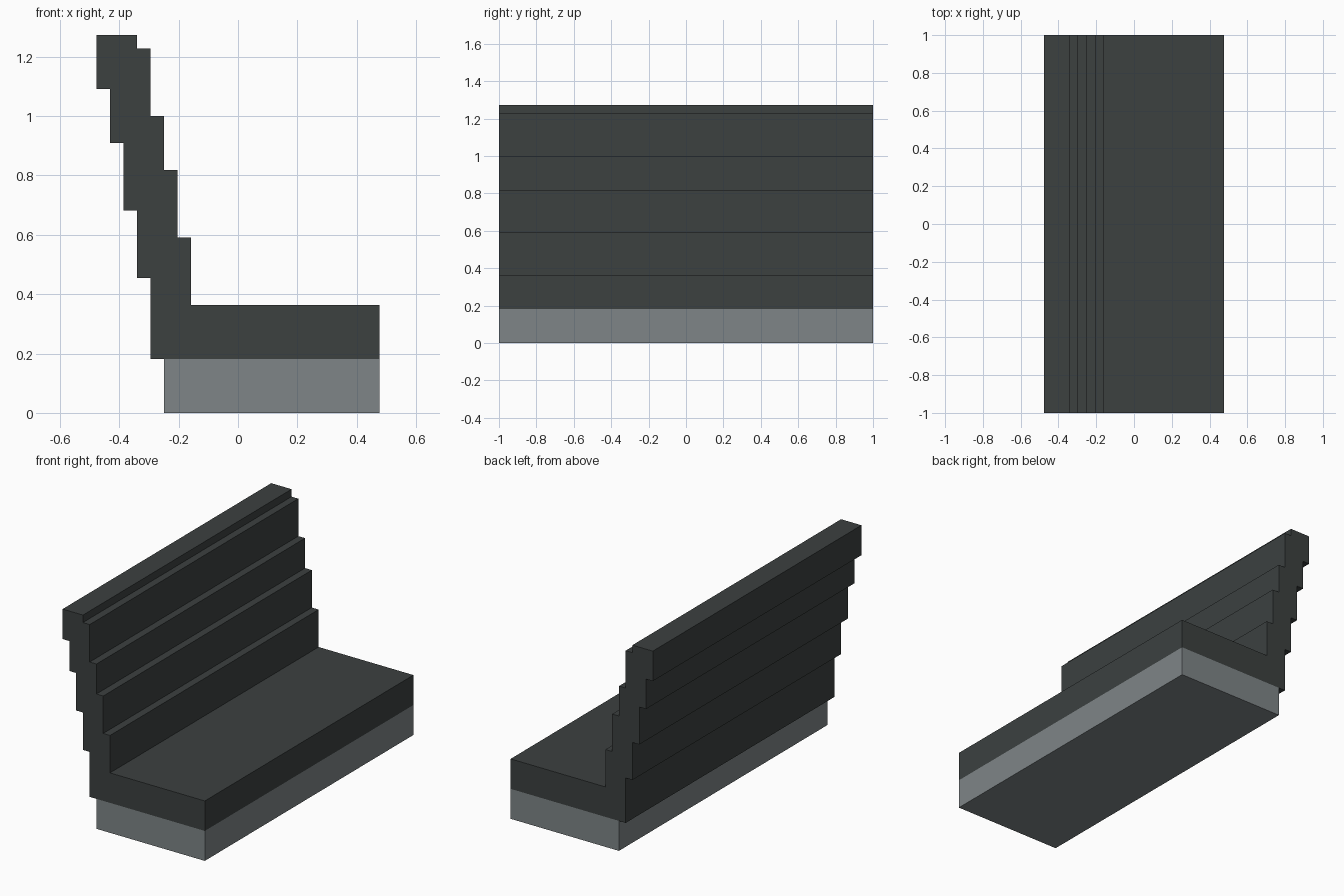
import bpy
import bmesh

if "Cube" in bpy.data.objects:
    bpy.data.objects.remove(bpy.data.objects["Cube"], do_unlink=True)

U = 1 / 22          # module of the stepped design
HALF_LENGTH = 1.0


def flat_material(name, rgb):
    mat = bpy.data.materials.new(name)
    mat.use_nodes = True
    color = (*rgb, 1.0)
    mat.diffuse_color = color
    bsdf = mat.node_tree.nodes["Principled BSDF"]
    bsdf.inputs["Base Color"].default_value = color
    bsdf.inputs["Roughness"].default_value = 0.8
    return mat


def extrude_profile(name, profile, mat):
    """Extrude an x-z outline, given in modules, along the full length."""
    bm = bmesh.new()
    verts = [bm.verts.new((x * U, -HALF_LENGTH, z * U)) for x, z in profile]
    face = bm.faces.new(verts)
    result = bmesh.ops.extrude_face_region(bm, geom=[face])
    moved = [g for g in result["geom"] if isinstance(g, bmesh.types.BMVert)]
    bmesh.ops.translate(bm, verts=moved, vec=(0, 2 * HALF_LENGTH, 0))
    bmesh.ops.recalc_face_normals(bm, faces=bm.faces)
    mesh = bpy.data.meshes.new(name)
    bm.to_mesh(mesh)
    bm.free()
    mesh.materials.append(mat)
    obj = bpy.data.objects.new(name, mesh)
    bpy.context.collection.objects.link(obj)
    return obj


def staircase(x, z, heights, dx):
    """Outline points climbing by each height, shifting by dx between risers."""
    points = []
    for height in heights:
        points.append((x, z))
        z += height
        points.append((x, z))
        x += dx
    return points


charcoal = flat_material("charcoal", (0.045, 0.052, 0.051))
grey = flat_material("slate grey", (0.21, 0.235, 0.245))

# Bench: seat slab with a stepped, backward leaning backrest
seat_edge = [(-6.5, 4), (10.5, 4), (10.5, 8)]
inner_steps = staircase(-3.5, 8, (5, 5, 4, 5, 1), -1)
outer_steps = staircase(-6.5, 4, (6, 5, 5, 4, 4), -1)
extrude_profile("seat_and_backrest",
                seat_edge + inner_steps + outer_steps[:0:-1], charcoal)

# Plinth below the seat, set in at the back
extrude_profile("base_plinth",
                [(-5.5, 0), (10.5, 0), (10.5, 4), (-5.5, 4)], grey)
